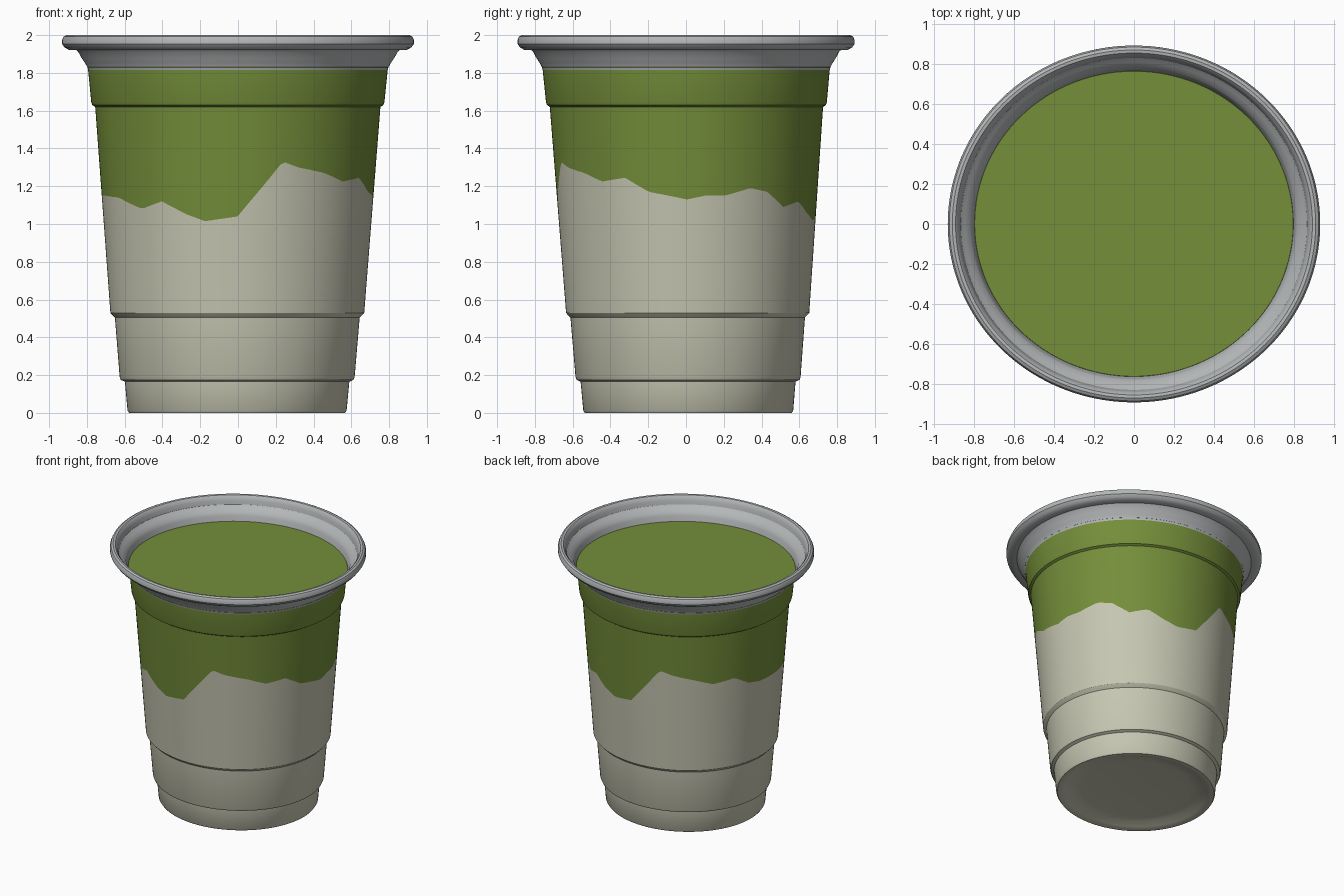
import bpy, bmesh, math

if "Cube" in bpy.data.objects:
    bpy.data.objects.remove(bpy.data.objects["Cube"])

SEG = 180
Y_RATIO = 0.958  # the cup is slightly oval


def material(name, rgb):
    m = bpy.data.materials.new(name)
    lin = [((c / 255 + 0.055) / 1.055) ** 2.4 for c in rgb]
    m.diffuse_color = (*lin, 1)
    m.use_nodes = True
    m.node_tree.nodes["Principled BSDF"].inputs["Base Color"].default_value = m.diffuse_color
    return m


cream = material("cream", (198, 198, 178))
green = material("leaf_green", (116, 142, 58))
grey = material("rim_grey", (180, 183, 184))

# Wavy paint edge: (angle in degrees, height)
WAVE = [(-175, 1.155), (-151, 1.14), (-135, 1.08), (-124, 1.12), (-112, 1.05),
        (-104, 1.015), (-90, 1.04), (-86, 1.10), (-78, 1.22), (-71, 1.33),
        (-64, 1.30), (-51, 1.27), (-40, 1.225), (-28, 1.245), (-17, 1.17),
        (-8, 1.15), (0, 1.13), (8, 1.15), (17, 1.15), (29, 1.19), (38, 1.17),
        (48, 1.09), (59, 1.12), (68, 1.06), (77, 1.02), (90, 1.04), (94, 1.10),
        (102, 1.22), (109, 1.33), (116, 1.30), (129, 1.265), (140, 1.225),
        (153, 1.25), (163, 1.18), (172, 1.16), (185, 1.155)]


def wave(deg):
    if deg < -175:
        deg += 360
    for (a, za), (b, zb) in zip(WAVE, WAVE[1:]):
        if a <= deg <= b:
            return za + (zb - za) * (deg - a) / (b - a)
    return 1.15


def lathe(name, profile, mats, cap_start=False, cap_end=False, mat_rule=None):
    """Revolve (radius, height) points; either may be a function of the angle."""
    bm = bmesh.new()
    rings = []
    for r, z in profile:
        ring = []
        for i in range(SEG):
            deg = -180 + 360 * i / SEG
            t = math.radians(deg)
            zz = z(deg) if callable(z) else z
            rr = r(zz) if callable(r) else r
            lean = 1 - zz / 2
            ring.append(bm.verts.new((rr * math.cos(t) - 0.005 * lean,
                                      rr * Y_RATIO * math.sin(t) + 0.012 * lean, zz)))
        rings.append(ring)
    for k, (a, b) in enumerate(zip(rings, rings[1:])):
        for i in range(SEG):
            j = (i + 1) % SEG
            f = bm.faces.new((a[i], a[j], b[j], b[i]))
            f.material_index = mat_rule(k) if mat_rule else 0
    if cap_start:
        bm.faces.new(rings[0][::-1])
    if cap_end:
        bm.faces.new(rings[-1])
    me = bpy.data.meshes.new(name)
    bm.to_mesh(me)
    bm.free()
    for m in mats:
        me.materials.append(m)
    me.shade_smooth()
    me.set_sharp_from_angle(angle=math.radians(32))
    ob = bpy.data.objects.new(name, me)
    bpy.context.collection.objects.link(ob)
    return ob


def wall_radius(z):
    return 0.672 + (0.755 - 0.672) * (z - 0.53) / (1.62 - 0.53)


# Cup body: recessed base, stepped wall, wavy edge ring, green upper part
body = [(0.40, 0.035), (0.47, 0.028), (0.52, 0.008), (0.55, 0.0), (0.572, 0.0),
        (0.58, 0.012), (0.594, 0.165), (0.616, 0.175), (0.622, 0.19),
        (0.648, 0.505), (0.664, 0.52), (0.672, 0.53),
        (wall_radius, wave),
        (0.755, 1.62), (0.771, 1.63), (0.776, 1.645), (0.793, 1.815)]
lathe("cup_body", body, [cream, green], cap_start=True,
      mat_rule=lambda k: 1 if k >= 12 else 0)

# Flared rim with rolled lip and stepped inner slope
rim = [(0.793, 1.815), (0.797, 1.83), (0.808, 1.85), (0.828, 1.88), (0.846, 1.912),
       (0.855, 1.92), (0.895, 1.922), (0.918, 1.935), (0.931, 1.953), (0.931, 1.975),
       (0.923, 1.992), (0.908, 2.0), (0.892, 1.998), (0.88, 1.985), (0.872, 1.965),
       (0.866, 1.935), (0.845, 1.915), (0.818, 1.895), (0.808, 1.87), (0.797, 1.83)]
lathe("rim", rim, [grey])

# Flat green surface inside the rim
lathe("top_disc", [(0.798, 1.829), (0.796, 1.832)], [green], cap_end=True)
